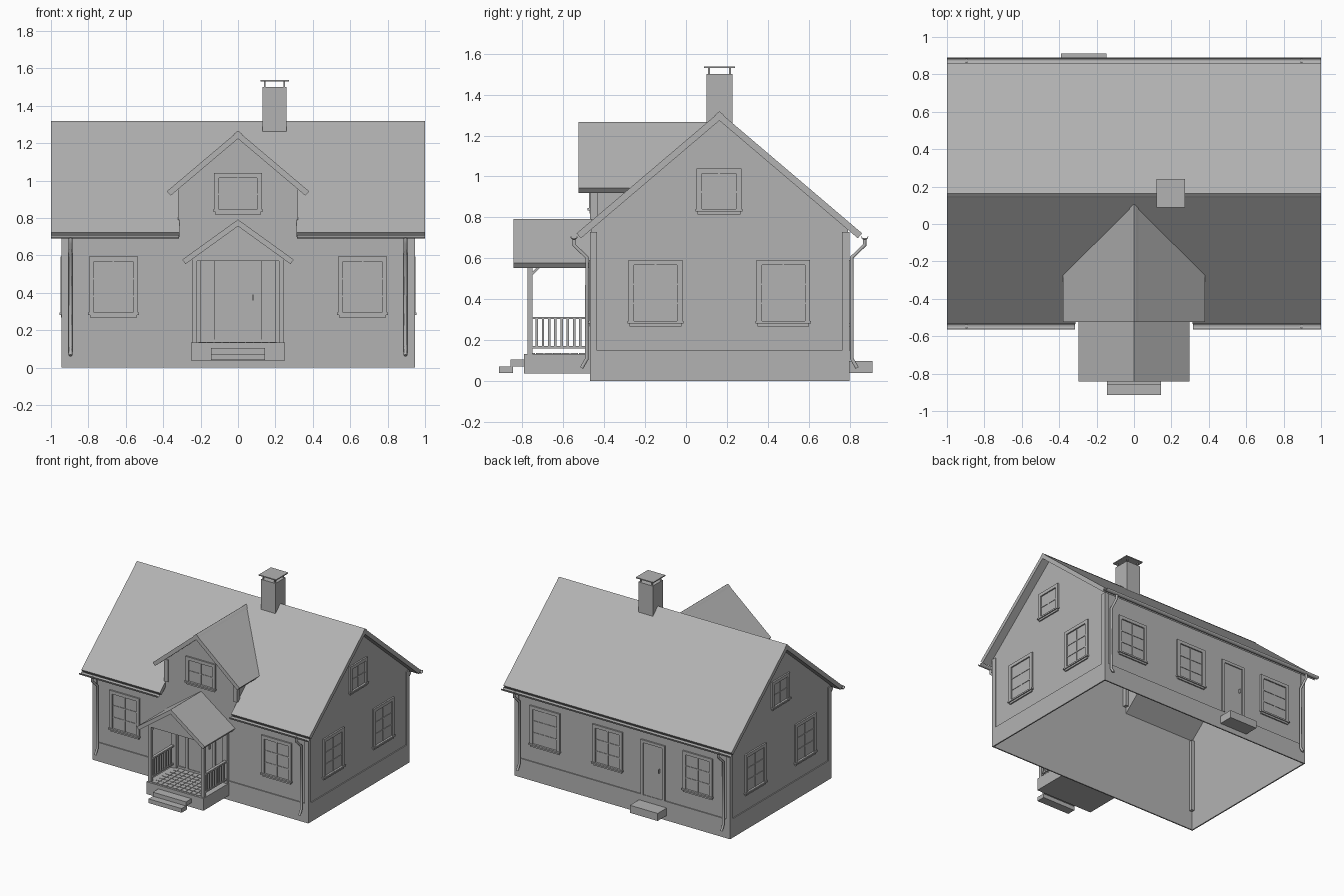
import bpy, bmesh
from math import radians, sin, cos, pi
from mathutils import Matrix, Vector

cube = bpy.data.objects.get("Cube")
if cube:
    bpy.data.objects.remove(cube)

grey = bpy.data.materials.new("plain_grey")
grey.use_nodes = True
grey.diffuse_color = (0.45, 0.45, 0.45, 1)
grey.node_tree.nodes["Principled BSDF"].inputs["Base Color"].default_value = grey.diffuse_color

# Main dimensions
RIDGE_Y, RIDGE_Z, SLOPE, THICK = 0.163, 1.315, 0.85, 0.042
WX, FRONT, BACK, BASE = 0.937, -0.462, 0.79, 0.15
DORMER_TOP, DORMER_W, DORMER_S = 1.264, 0.312, 0.845


def finish(name, bm):
    mesh = bpy.data.meshes.new(name)
    bmesh.ops.recalc_face_normals(bm, faces=bm.faces)
    bm.to_mesh(mesh)
    bm.free()
    mesh.materials.append(grey)
    obj = bpy.data.objects.new(name, mesh)
    bpy.context.collection.objects.link(obj)
    return obj


def boxes(name, items, matrix=Matrix()):
    """One object from boxes given as (x0, x1, y0, y1, z0, z1)."""
    bm = bmesh.new()
    for x0, x1, y0, y1, z0, z1 in items:
        place = Matrix.Translation(((x0 + x1) / 2, (y0 + y1) / 2, (z0 + z1) / 2))
        size = Matrix.Diagonal((abs(x1 - x0), abs(y1 - y0), abs(z1 - z0), 1))
        bmesh.ops.create_cube(bm, size=1, matrix=matrix @ place @ size)
    return finish(name, bm)


def prism(name, profile, start, end, axis="y", shell=False):
    """Sweep a (u, z) profile along an axis; the end may depend on height."""
    bm = bmesh.new()
    rings = []
    for stop in (start, end):
        ring = []
        for u, z in profile:
            a = stop(z) if callable(stop) else stop
            ring.append(bm.verts.new((u, a, z) if axis == "y" else (a, u, z)))
        rings.append(ring)
        bm.faces.new(ring)
    for i in range(len(profile)):
        j = (i + 1) % len(profile)
        bm.faces.new((rings[0][i], rings[0][j], rings[1][j], rings[1][i]))
    bmesh.ops.remove_doubles(bm, verts=bm.verts, dist=0.0005)
    if shell:  # keep the upright faces only
        bm.normal_update()
        drop = [f for f in bm.faces if abs(f.normal.z) > 0.1 or f.calc_area() < 1e-6]
        bmesh.ops.delete(bm, geom=drop, context="FACES")
    return finish(name, bm)


def chevron(centre, half, top, slope, thick):
    inset = half - thick * slope / (1 + slope * slope)
    low = top - thick
    return [(centre - half, top - half * slope), (centre, top),
            (centre + half, top - half * slope), (centre + inset, low - inset * slope),
            (centre, low), (centre - inset, low - inset * slope)]


def ridge_cap(name, centre, top, start, end, axis):
    pts = [(centre + u, top + z) for u, z in
           ((-0.025, -0.018), (-0.012, -0.006), (0, 0.003), (0.012, -0.006),
            (0.025, -0.018), (0, -0.01))]
    prism(name, pts, start, end, axis)


def main_roof_y(z, top=RIDGE_Z):
    return RIDGE_Y - (top - z) / SLOPE


# Walls and foundation, hollow and open below
under = RIDGE_Z - THICK
front_top = under - (RIDGE_Y - FRONT) * SLOPE
back_top = under - (BACK - RIDGE_Y) * SLOPE
prism("walls", [(FRONT, BASE - 0.01), (FRONT, front_top), (RIDGE_Y, under),
                (BACK, back_top), (BACK, BASE - 0.01)], -WX, WX, "x", shell=True)
foundation = prism("foundation", [(FRONT - 0.008, 0), (FRONT - 0.008, BASE),
                                  (BACK + 0.008, BASE), (BACK + 0.008, 0)],
                   -WX - 0.008, WX + 0.008, "x", shell=True)
solid = foundation.modifiers.new("thickness", "SOLIDIFY")
solid.thickness = 0.014
for sx, side in ((-1, "right"), (1, "left")):
    for y, end in ((FRONT - 0.008, "front"), (BACK - 0.027, "back")):
        boxes(f"{end}_{side}_corner_board", [(sx * 0.91, sx * 0.945, y, y + 0.035, BASE, 0.73)])

# Main roof, opened under the dormer
roof = prism("main_roof", chevron(RIDGE_Y, 0.697, RIDGE_Z, SLOPE, THICK), -1, 1, "x")
dormer_under = DORMER_TOP - 0.04
wall_top = dormer_under - DORMER_W * DORMER_S
cutter = prism("dormer_cutter", [(-DORMER_W, 0.5), (-DORMER_W, wall_top), (0, dormer_under),
                                 (DORMER_W, wall_top), (DORMER_W, 0.5)], -0.7, 0.1)
cutter.hide_render = True
cutter.hide_viewport = True
cut = roof.modifiers.new("dormer_opening", "BOOLEAN")
cut.operation = "DIFFERENCE"
cut.solver = "EXACT"
cut.object = cutter
ridge_cap("main_ridge_cap", RIDGE_Y, RIDGE_Z, -1, 1, "x")

# Dormer
prism("dormer_walls", [(-DORMER_W, front_top), (-DORMER_W, wall_top), (0, dormer_under),
                       (DORMER_W, wall_top), (DORMER_W, front_top)],
      FRONT, lambda z: main_roof_y(z, under), shell=True)
prism("dormer_roof", chevron(0, 0.38, DORMER_TOP, DORMER_S, 0.04), -0.525, main_roof_y)
ridge_cap("dormer_ridge_cap", 0, DORMER_TOP, -0.525, main_roof_y, "y")
boxes("dormer_corner_boards", [(s * 0.285, s * 0.32, FRONT - 0.008, FRONT + 0.03, 0.79, 0.965)
                               for s in (-1, 1)])

# Chimney with raised cap
boxes("chimney", [(0.132, 0.258, 0.1, 0.227, 1.2, 1.5)])
boxes("chimney_cap", [(0.12, 0.272, 0.088, 0.24, 1.53, 1.538)] +
      [(x, x + 0.008, y, y + 0.008, 1.5, 1.53) for x in (0.14, 0.242) for y in (0.108, 0.211)])


# Gutters and downpipes
def gutter(name, y, x0, x1):
    arc = [pi + pi * i / 6 for i in range(7)]
    pts = [(y + r * cos(a), 0.708 + r * sin(a))
           for r, order in ((0.018, arc), (0.014, arc[::-1])) for a in order]
    prism(name, pts, x0, x1, "x")


gutter("front_right_gutter", RIDGE_Y - 0.71, -1, -0.315)
gutter("front_left_gutter", RIDGE_Y - 0.71, 0.315, 1)
gutter("back_gutter", RIDGE_Y + 0.71, -1, 1)
for x, side in ((-0.895, "right"), (0.895, "left")):
    for s, end in ((-1, "front"), (1, "back")):
        curve = bpy.data.curves.new(f"{end}_{side}_downpipe", "CURVE")
        curve.dimensions = "3D"
        curve.bevel_depth, curve.bevel_resolution = 0.01, 1
        curve.use_fill_caps = True
        path = [(0.71, 0.7), (0.71, 0.665), (0.647, 0.605), (0.647, 0.11), (0.673, 0.065)]
        line = curve.splines.new("POLY")
        line.points.add(len(path) - 1)
        for point, (d, z) in zip(line.points, path):
            point.co = (x, RIDGE_Y + s * d, z, 1)
        curve.materials.append(grey)
        bpy.context.collection.objects.link(bpy.data.objects.new(curve.name, curve))


# Windows and doors, built facing -y and turned to their wall
def wall_matrix(wall, u):
    spot, turn = {"front": ((u, FRONT, 0), 0), "back": ((u, BACK, 0), 180),
                  "left": ((WX, u, 0), 90), "right": ((-WX, u, 0), -90)}[wall]
    return Matrix.Translation(Vector(spot)) @ Matrix.Rotation(radians(turn), 4, "Z")


def casing(h, z0, z1, b):
    return [(-h, -h + b, -0.012, 0, z0, z1), (h - b, h, -0.012, 0, z0, z1),
            (-h + b, h - b, -0.012, 0, z1 - b, z1)]


def window(name, wall, u, z0, z1, width=0.262, rows=3):
    h, b = width / 2, 0.026
    parts = casing(h, z0, z1, b)
    parts += [(-h - 0.005, h + 0.005, -0.018, 0, z0 - 0.006, z0 + 0.006),  # sill
              (-h + 0.005, h - 0.005, -0.01, 0, z0 - 0.02, z0 - 0.006),  # apron
              (-h + b, h - b, -0.002, 0, z0, z1 - b),  # pane
              (-0.004, 0.004, -0.006, 0, z0, z1 - b)]
    for i in range(1, rows):
        z = z0 + (z1 - b - z0) * i / rows
        parts.append((-h + b, h - b, -0.006, 0, z - 0.004, z + 0.004))
    boxes(name, parts, wall_matrix(wall, u))


def door(name, wall, u, width, top):
    h, b = width / 2, 0.022
    parts = casing(h, BASE, top, b) + [(-h + b, h - b, -0.004, 0, BASE, top - b),
                                       (h - 0.05, h - 0.045, -0.02, 0, 0.36, 0.39)]
    boxes(name, parts, wall_matrix(wall, u))


for u, wall in ((-0.666, "front"), (0.666, "front"), (0.68, "back"), (0.13, "back"),
                (-0.66, "back")):
    window(f"{wall}_window", wall, u, 0.288, 0.593)
window("dormer_window", "front", 0, 0.84, 1.04, 0.257, 2)
for wall in ("left", "right"):
    for u in (-0.149, 0.475):
        window(f"{wall}_gable_window", wall, u, 0.288, 0.593)
    window(f"{wall}_attic_window", wall, 0.161, 0.835, 1.04, 0.22, 2)
door("front_door", "front", 0, 0.257, 0.59)
door("back_door", "back", -0.268, 0.21, 0.585)
boxes("back_step", [(-0.39, -0.147, BACK, 0.912, 0.04, 0.1)])

# Porch deck, paving and steps
boxes("porch_deck", [(-0.25, 0.25, -0.79, FRONT, 0.037, 0.134)])
boxes("porch_paving", [(-0.21 + 0.042 * i, -0.172 + 0.042 * i,
                        -0.775 + 0.042 * j, -0.737 + 0.042 * j, 0.134, 0.138)
                       for i in range(10) for j in range(7)])
boxes("porch_steps", [(-0.145, 0.145, -0.858, -0.79, 0.072, 0.105),
                      (-0.145, 0.145, -0.913, -0.845, 0.04, 0.073)])

# Porch roof and gable
prism("porch_roof", chevron(0, 0.298, 0.792, 0.72, 0.036), -0.843, FRONT)
prism("porch_gable", [(-0.245, 0.57), (-0.245, 0.582), (0, 0.757), (0.245, 0.582),
                      (0.245, 0.57)], -0.78, -0.755)

# Porch posts, braces and railings on both sides
for s, side in ((-1, "right"), (1, "left")):
    boxes(f"porch_{side}_posts", [(s * 0.22, s * 0.245, -0.775, -0.75, 0.134, 0.575),
                                  (s * 0.2, s * 0.245, -0.488, FRONT, 0.134, 0.575),
                                  (s * 0.22, s * 0.245, -0.775, FRONT, 0.568, 0.6)])
    tilt = Matrix.Translation((s * 0.2325, -0.728, 0.548)) @ Matrix.Rotation(radians(45), 4, "X")
    boxes(f"porch_{side}_brace", [(-0.007, 0.007, -0.035, 0.035, -0.006, 0.006)], tilt)
    rail = [(s * 0.221, s * 0.244, -0.75, -0.488, 0.303, 0.315),
            (s * 0.224, s * 0.241, -0.75, -0.488, 0.16, 0.171)]
    rail += [(s * 0.226, s * 0.239, y, y + 0.012, 0.17, 0.305)
             for y in [-0.735 + 0.0305 * i for i in range(8)]]
    boxes(f"porch_{side}_railing", rail)
